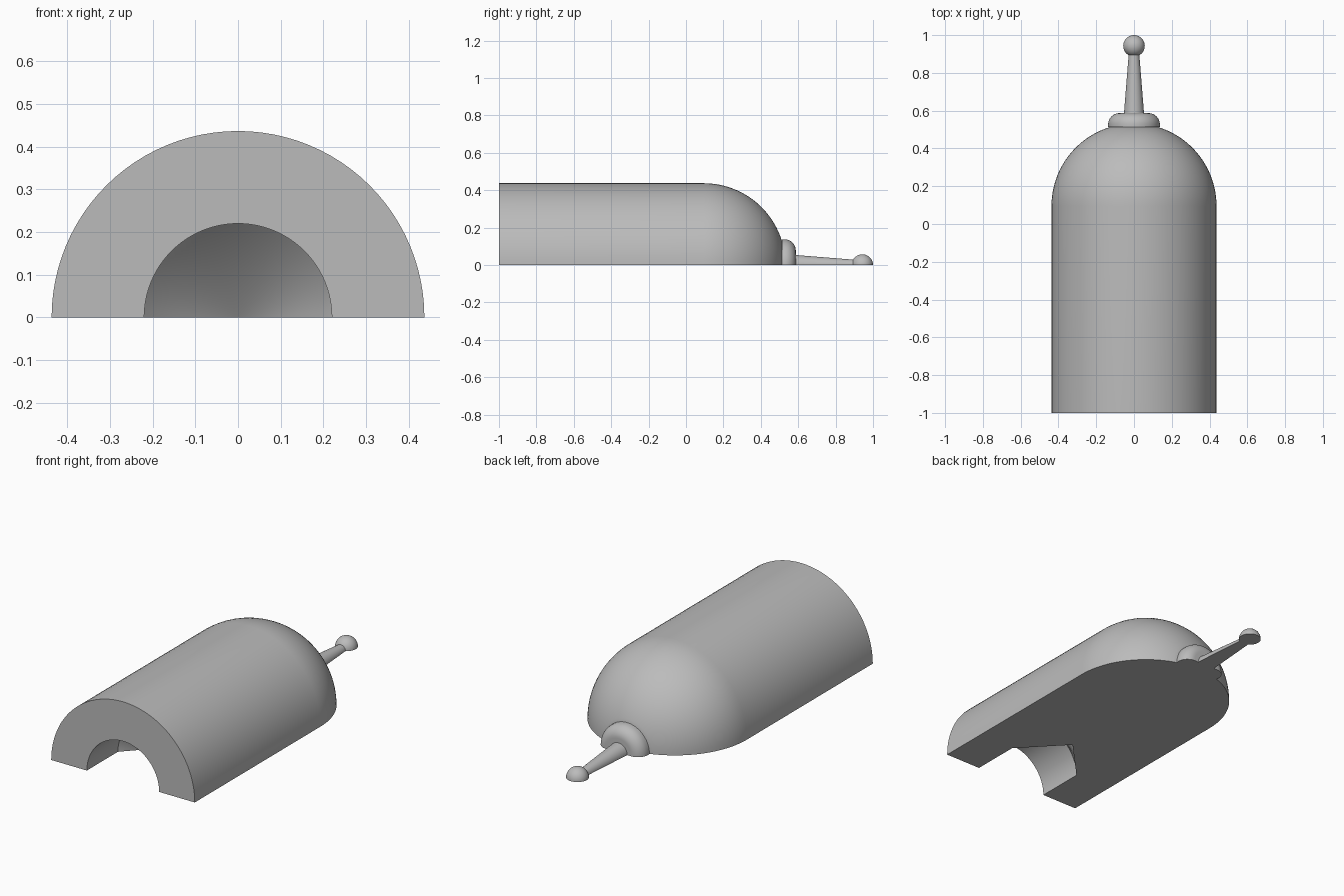
import bpy, bmesh
from math import sin, cos, pi, acos, asin, radians

SEGMENTS = 48
cube = bpy.data.objects.get("Cube")
if cube:
    bpy.data.objects.remove(cube, do_unlink=True)

grey = bpy.data.materials.new("plain grey")
grey.use_nodes = True
grey.diffuse_color = (0.5, 0.5, 0.5, 1)
grey.node_tree.nodes["Principled BSDF"].inputs["Base Color"].default_value = (0.5, 0.5, 0.5, 1)


def arc(centre_y, centre_r, radius, start, end, steps):
    """Points (y, r) on an arc, angle measured from the radial direction to +y."""
    angles = [start + (end - start) * i / steps for i in range(steps + 1)]
    return [(centre_y + radius * sin(a), centre_r + radius * cos(a)) for a in angles]


def half_turned(name, profile):
    """Turn a (y, r) profile half way round the y axis and close the flat underside."""
    bm = bmesh.new()
    rings = []
    for y, r in profile:
        if r < 1e-5:
            rings.append([bm.verts.new((0, y, 0))] * (SEGMENTS + 1))
        else:
            rings.append([bm.verts.new((r * cos(pi * i / SEGMENTS), y, r * sin(pi * i / SEGMENTS)))
                          for i in range(SEGMENTS + 1)])
    for a, b in zip(rings, rings[1:]):
        for i in range(SEGMENTS):
            corners = list(dict.fromkeys((a[i], a[i + 1], b[i + 1], b[i])))
            bm.faces.new(corners)
    # underside, one face on each side of the axis
    for side in (0, SEGMENTS):
        bm.faces.new([ring[side] for ring in rings])
    bmesh.ops.recalc_face_normals(bm, faces=bm.faces[:])
    mesh = bpy.data.meshes.new(name)
    bm.to_mesh(mesh)
    bm.free()
    mesh.materials.append(grey)
    obj = bpy.data.objects.new(name, mesh)
    bpy.context.collection.objects.link(obj)
    bpy.ops.object.select_all(action='DESELECT')
    obj.select_set(True)
    bpy.context.view_layer.objects.active = obj
    bpy.ops.object.shade_smooth_by_angle(angle=radians(30))
    return obj


# domed body with a drilled, cone-ended bore in the front
R, BORE, DOME_Y, NOSE_Y = 0.437, 0.22, 0.095, 0.513
dome = arc(DOME_Y, 0, R, 0, asin((NOSE_Y - DOME_Y) / R), 20)
half_turned("body", [(-0.5, 0), (-0.73, BORE), (-1, BORE), (-1, R)] + dome + [(NOSE_Y, 0)])

# rounded collar on the dome
half_turned("collar", [(NOSE_Y, 0), (NOSE_Y, 0.137)]
            + arc(0.527, 0.077, 0.06, 0, pi / 2, 10) + [(0.587, 0)])

# tapered stem
half_turned("stem", [(0.587, 0), (0.587, 0.053), (0.9, 0.028), (0.9, 0)])

# ball on the end of the stem
half_turned("ball_tip", arc(0.943, 0, 0.057, -pi / 2, pi / 2, 24))
